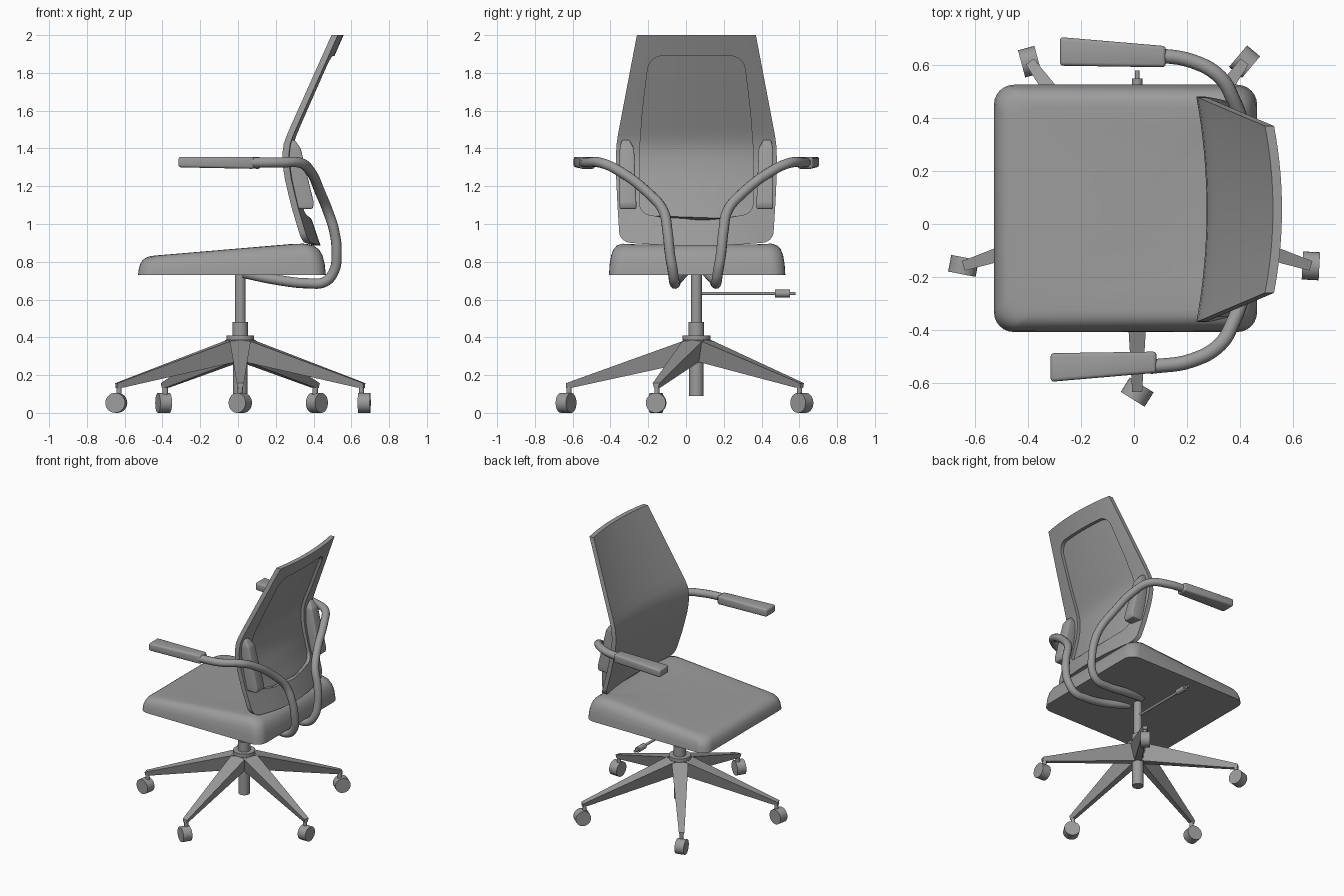
import bpy, bmesh, math
from mathutils import Vector, Matrix

if "Cube" in bpy.data.objects:
    bpy.data.objects.remove(bpy.data.objects["Cube"])

GREY = (0.33, 0.33, 0.33, 1)
grey = bpy.data.materials.new("plain grey")
grey.use_nodes = True
grey.diffuse_color = GREY
grey.node_tree.nodes["Principled BSDF"].inputs["Base Color"].default_value = GREY

CX, CY = 0.012, 0.055   # column axis


def finish(ob, angle=35):
    ob.data.materials.clear()
    ob.data.materials.append(grey)
    bpy.ops.object.select_all(action='DESELECT')
    ob.select_set(True)
    bpy.context.view_layer.objects.active = ob
    bpy.ops.object.shade_smooth_by_angle(angle=math.radians(angle))
    return ob


def loft(name, rings, angle=35, bevel=0):
    """Skin closed rings of equal length and cap both ends."""
    bm = bmesh.new()
    vs = [[bm.verts.new(p) for p in r] for r in rings]
    n = len(vs[0])
    for a, b in zip(vs, vs[1:]):
        for i in range(n):
            j = (i + 1) % n
            bm.faces.new((a[i], a[j], b[j], b[i]))
    bm.faces.new(vs[0][::-1])
    bm.faces.new(vs[-1])
    bmesh.ops.recalc_face_normals(bm, faces=bm.faces)
    if bevel:
        bmesh.ops.bevel(bm, geom=bm.edges[:], offset=bevel, segments=3,
                        profile=0.5, affect='EDGES', clamp_overlap=True)
    me = bpy.data.meshes.new(name)
    bm.to_mesh(me)
    bm.free()
    ob = bpy.data.objects.new(name, me)
    bpy.context.collection.objects.link(ob)
    return finish(ob, angle)


def rod(name, a, b, r, sides=28):
    """Cylinder between two points."""
    a, b = Vector(a), Vector(b)
    rot = (b - a).to_track_quat('Z', 'Y').to_matrix()
    circle = [Vector((math.cos(t), math.sin(t), 0)) * r
              for t in (2 * math.pi * i / sides for i in range(sides))]
    return loft(name, [[p + rot @ c for c in circle] for p in (a, b)])


def lerp(table, t, k):
    """Interpolate column k of a table sorted by its first column."""
    if t <= table[0][0]:
        return table[0][k]
    for p, q in zip(table, table[1:]):
        if t <= q[0]:
            return p[k] + (q[k] - p[k]) * (t - p[0]) / (q[0] - p[0])
    return table[-1][k]


# Seat: rounded rectangle rings rising to a sloping, slightly dished top
def seat_height(x, y):
    dip = 0.022 * max(0, 1 - ((y - CY) / 0.38) ** 2) * max(0, (x + 0.1) / 0.5)
    return min(0.832 + 0.066 * (x + 0.45) / 0.78, 0.898) - dip


def seat_ring(inset, rise, scale=1):
    ring = []
    mid, hx, hy, r = -0.032, 0.497 - inset, 0.467 - inset, 0.075
    for q, (sx, sy) in enumerate(((1, 1), (-1, 1), (-1, -1), (1, -1))):
        for i in range(7):
            t = math.pi / 2 * (q + i / 6)
            x = sx * (hx - r) + r * math.cos(t)
            y = sy * (hy - r) + r * math.sin(t)
            if x > 0:
                x -= inset * 0.5 * min(1, x / 0.3)
            x, y = mid + x * scale, CY + 0.004 + y * scale
            ring.append((x, y, 0.73 + rise * (seat_height(x, y) - 0.73)))
    return ring


loft("seat", [seat_ring(*p) for p in (
    (0, 0), (0.004, 0.35), (0.012, 0.62), (0.024, 0.81), (0.042, 0.93),
    (0.062, 0.985), (0.085, 1), (0.085, 1, 0.8), (0.085, 1, 0.6),
    (0.085, 1, 0.4), (0.085, 1, 0.2), (0.085, 1, 0.04))], 40)

# Backrest: curved slab; columns are z, side x, half width, curve depth
BACK = [(0.88, 0.345, 0.405, 0.06), (1.1, 0.28, 0.418, 0.05),
        (1.25, 0.245, 0.425, 0.043), (1.33, 0.235, 0.426, 0.04),
        (1.39, 0.236, 0.425, 0.038), (1.43, 0.243, 0.422, 0.036),
        (1.48, 0.262, 0.414, 0.035), (2.0, 0.495, 0.315, 0.03)]
PANEL = [(1.02, 0.3), (1.4, 0.3), (1.6, 0.285), (1.89, 0.25)]


def slab(name, z0, z1, width, r0, r1, bow, front, rear):
    """Solid following the back's curve, with rounded lower and upper corners."""
    zs = [z0 + r0 * (1 - math.cos(math.pi / 2 * i / 6)) for i in range(6)]
    zs += [z0 + r0 + (z1 - r1 - z0 - r0) * i / 22 for i in range(23)]
    if r1:
        zs += [z1 - r1 * (1 - math.sin(math.pi / 2 * i / 6)) for i in range(1, 7)]
    n = 16
    rings = []
    for z in zs:
        w = width(z)
        for r, d in ((r0, z - z0), (r1, z1 - z)):
            if r and d < r:
                w -= r * (1 - math.sqrt(max(0, 1 - (1 - d / r) ** 2)))
        face = []
        for i in range(n + 1):
            u = 2 * i / n - 1
            zz = z + bow * u * u * max(0, 1 - (z - z0) / 0.25)
            k = u * w / lerp(BACK, zz, 2)
            face.append((lerp(BACK, zz, 1) + lerp(BACK, zz, 3) * (1 - k * k), CY + u * w, zz))
        rings.append([(x + front, y, z) for x, y, z in face]
                     + [(x + rear, y, z) for x, y, z in face[::-1]])
    return loft(name, rings)


backrest = slab("backrest", 0.885, 2.0, lambda z: lerp(BACK, z, 2), 0.06, 0, 0.015, 0, 0.034)
cutter = slab("recess_cutter", 1.02, 1.89, lambda z: lerp(PANEL, z, 1), 0.07, 0.07, 0.025, 0.01, 0.08)
cutter.hide_render = True
cut = backrest.modifiers.new("recess", 'BOOLEAN')
cut.operation, cut.object, cut.solver = 'DIFFERENCE', cutter, 'EXACT'
bpy.context.view_layer.objects.active = backrest
bpy.ops.object.modifier_apply(modifier=cut.name)
bpy.data.objects.remove(cutter)
finish(backrest, 30)

# Arms: bent tube, pad and the bracket on the back, one set per side
ARM = [(0.06, 0.59, 1.325), (0.22, 0.565, 1.325), (0.325, 0.505, 1.325),
       (0.375, 0.42, 1.29), (0.44, 0.24, 1.155), (0.475, 0.17, 1.07),
       (0.51, 0.148, 0.96), (0.522, 0.135, 0.84), (0.508, 0.12, 0.75),
       (0.46, 0.112, 0.694), (0.37, 0.107, 0.686), (0.22, 0.1, 0.702), (0.03, 0.065, 0.74)]
for s, side in ((1, "right"), (-1, "left")):
    cu = bpy.data.curves.new(side + "_arm_tube", 'CURVE')
    cu.dimensions = '3D'
    cu.bevel_depth, cu.bevel_resolution, cu.resolution_u = 0.027, 4, 6
    cu.use_fill_caps = True
    sp = cu.splines.new('BEZIER')
    sp.bezier_points.add(len(ARM) - 1)
    for bp, (x, y, z) in zip(sp.bezier_points, ARM):
        bp.co = (x, 0.05 + s * y, z)
        bp.handle_left_type = bp.handle_right_type = 'AUTO'
    tube = bpy.data.objects.new(side + "_arm_tube", cu)
    bpy.context.collection.objects.link(tube)
    bpy.ops.object.select_all(action='DESELECT')
    tube.select_set(True)
    bpy.context.view_layer.objects.active = tube
    bpy.ops.object.convert(target='MESH')
    finish(bpy.context.object)

    dx = 0 if s > 0 else -0.035
    loft(side + "_arm_pad", [
        [(x + dx, CY + s * (y + sy * w), z) for sy, z in
         ((-1, low), (1, low), (1, 1.356), (-1, 1.356))]
        for x, y, w, low in ((-0.28, 0.597, 0.054, 1.3), (0.12, 0.577, 0.04, 1.292))],
        50, 0.013)

    loft(side + "_back_bracket", [
        [(x0, CY + s * y0, z), (x0, CY + s * y1, z), (x1, CY + s * y1, z), (x1, CY + s * y0, z)]
        for z, x0, x1, y0, y1 in ((1.08, 0.31, 0.395, 0.318, 0.406),
                                  (1.11, 0.30, 0.402, 0.318, 0.406),
                                  (1.40, 0.26, 0.332, 0.33, 0.406),
                                  (1.445, 0.255, 0.30, 0.355, 0.395))], 50, 0.008)

# Column and height lever
for name, z0, z1, r in (("gas_column", 0.4, 0.76, 0.029), ("column_sleeve", 0.39, 0.48, 0.041),
                        ("hub_collar", 0.385, 0.41, 0.074), ("hub", 0.29, 0.39, 0.055),
                        ("lower_column", 0.09, 0.4, 0.038)):
    rod(name, (CX, CY, z0), (CX, CY, z1), r)
for name, y0, y1, r in (("lever", CY, 0.58, 0.009), ("lever_handle", 0.47, 0.55, 0.02)):
    rod(name, (CX, y0, 0.632), (CX, y1, 0.632), r, 16)

# Five-star base: tapered legs with stems and casters swivelled at different angles
for i, swivel in enumerate((58, -3, -40, 15, 79)):
    a = math.radians(270 + 72 * i)
    place = Matrix.Translation((CX, CY, 0)) @ Matrix.Rotation(a, 4, 'Z')
    loft(f"base_leg_{i + 1}", [
        [place @ Vector(p) for p in ((d, -wt, top), (d, wt, top), (d, wb, low), (d, -wb, low))]
        for d, wt, wb, top, low in ((0.03, 0.058, 0.024, 0.395, 0.27),
                                    (0.65, 0.021, 0.012, 0.172, 0.135),
                                    (0.69, 0.019, 0.012, 0.157, 0.132))], 20)
    tip = place @ Vector((0.675, 0, 0))
    rod(f"caster_stem_{i + 1}", tip + Vector((0, 0, 0.06)), tip + Vector((0, 0, 0.15)), 0.014, 14)
    t = math.radians(swivel)
    axle = Vector((math.cos(t), math.sin(t), 0)) * 0.032
    hub = place @ Vector((0.69, 0, 0.053))
    rod(f"caster_{i + 1}", hub - axle, hub + axle, 0.053)
